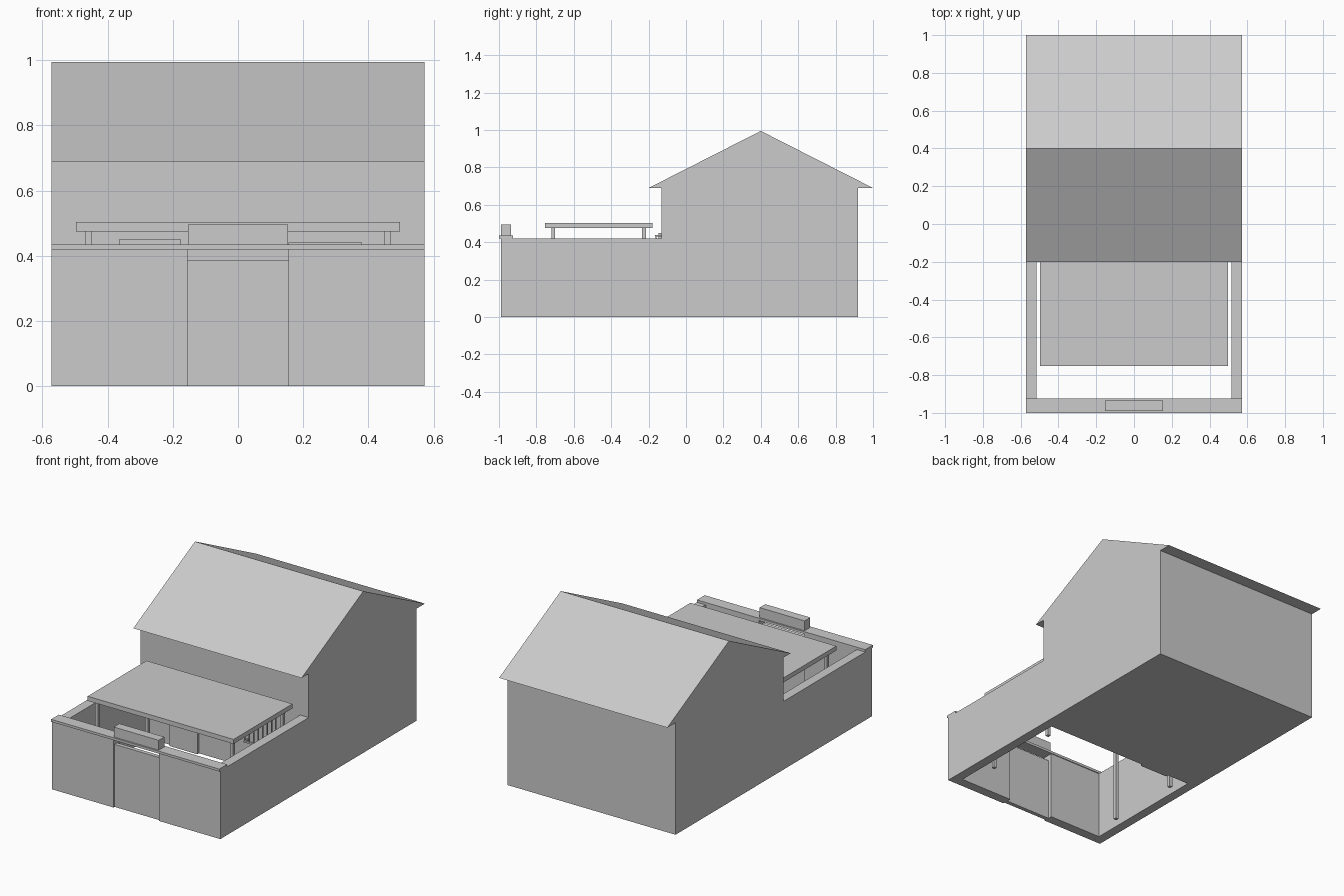
import bpy

if "Cube" in bpy.data.objects:
    bpy.data.objects.remove(bpy.data.objects["Cube"])

grey = bpy.data.materials.new("light_grey")
grey.diffuse_color = (0.6, 0.6, 0.6, 1)
grey.use_nodes = True
grey.node_tree.nodes["Principled BSDF"].inputs["Base Color"].default_value = grey.diffuse_color


def make(name, verts, faces):
    mesh = bpy.data.meshes.new(name)
    mesh.from_pydata(verts, [], faces)
    mesh.materials.append(grey)
    obj = bpy.data.objects.new(name, mesh)
    bpy.context.collection.objects.link(obj)
    return obj


def box(name, x0, x1, y0, y1, z0, z1):
    verts = [(x, y, z) for x in (x0, x1) for y in (y0, y1) for z in (z0, z1)]
    faces = [(0, 1, 3, 2), (4, 6, 7, 5), (0, 4, 5, 1),
             (2, 3, 7, 6), (0, 2, 6, 4), (1, 5, 7, 3)]
    return make(name, verts, faces)


def extrude_x(name, profile, x0, x1):
    """Extrude a (y, z) outline along x."""
    n = len(profile)
    verts = [(x, y, z) for x in (x0, x1) for y, z in profile]
    sides = [(i, i + n, (i + 1) % n + n, (i + 1) % n) for i in range(n)]
    caps = [tuple(reversed(range(n))), tuple(range(n, 2 * n))]
    return make(name, verts, sides + caps)


W = 0.573        # half width
FRONT = -0.13    # house front wall
WALL = 0.42      # courtyard wall height

# House body with gabled roof and overhanging eaves
extrude_x("house", [(FRONT, 0), (0.92, 0), (0.92, 0.69), (1.0, 0.69),
                    (0.4, 0.995), (-0.2, 0.69), (FRONT, 0.69)], -W, W)

# Courtyard side walls, front walls either side of the gate, and gate posts
for s, side in ((-1, "left"), (1, "right")):
    box(f"side_wall_{side}", *sorted((s * 0.515, s * W)), -0.99, FRONT, 0, WALL)
    box(f"front_wall_{side}", *sorted((s * 0.155, s * 0.515)), -0.99, -0.93, 0, WALL)

# Gate with a gap above, wall coping and sign block
box("gate", -0.155, 0.155, -0.98, -0.955, 0, 0.385)
box("front_coping", -W, W, -1.0, -0.925, WALL, 0.435)
box("sign_block", -0.153, 0.153, -0.99, -0.935, 0.435, 0.496)

# Canopy on four posts
box("canopy", -0.497, 0.497, -0.753, -0.18, 0.475, 0.503)
for x in (-0.46, 0.46):
    for y in (-0.71, -0.225):
        box("canopy_post", x - 0.01, x + 0.01, y - 0.01, y + 0.01, 0, 0.475)

# Front door panel on the house wall
box("front_door", -0.365, -0.175, -0.146, FRONT, 0, 0.45)

# Window grille: rails, end returns and vertical bars
for z in (0.17, 0.43):
    box("grille_rail", 0.155, 0.38, -0.167, -0.155, z, z + 0.01)
    for x in (0.155, 0.372):
        box("grille_bracket", x, x + 0.008, -0.155, FRONT, z, z + 0.01)
for i in range(8):
    x = 0.16 + i * 0.0302
    box("grille_bar", x - 0.003, x + 0.003, -0.164, -0.158, 0.18, 0.43)
